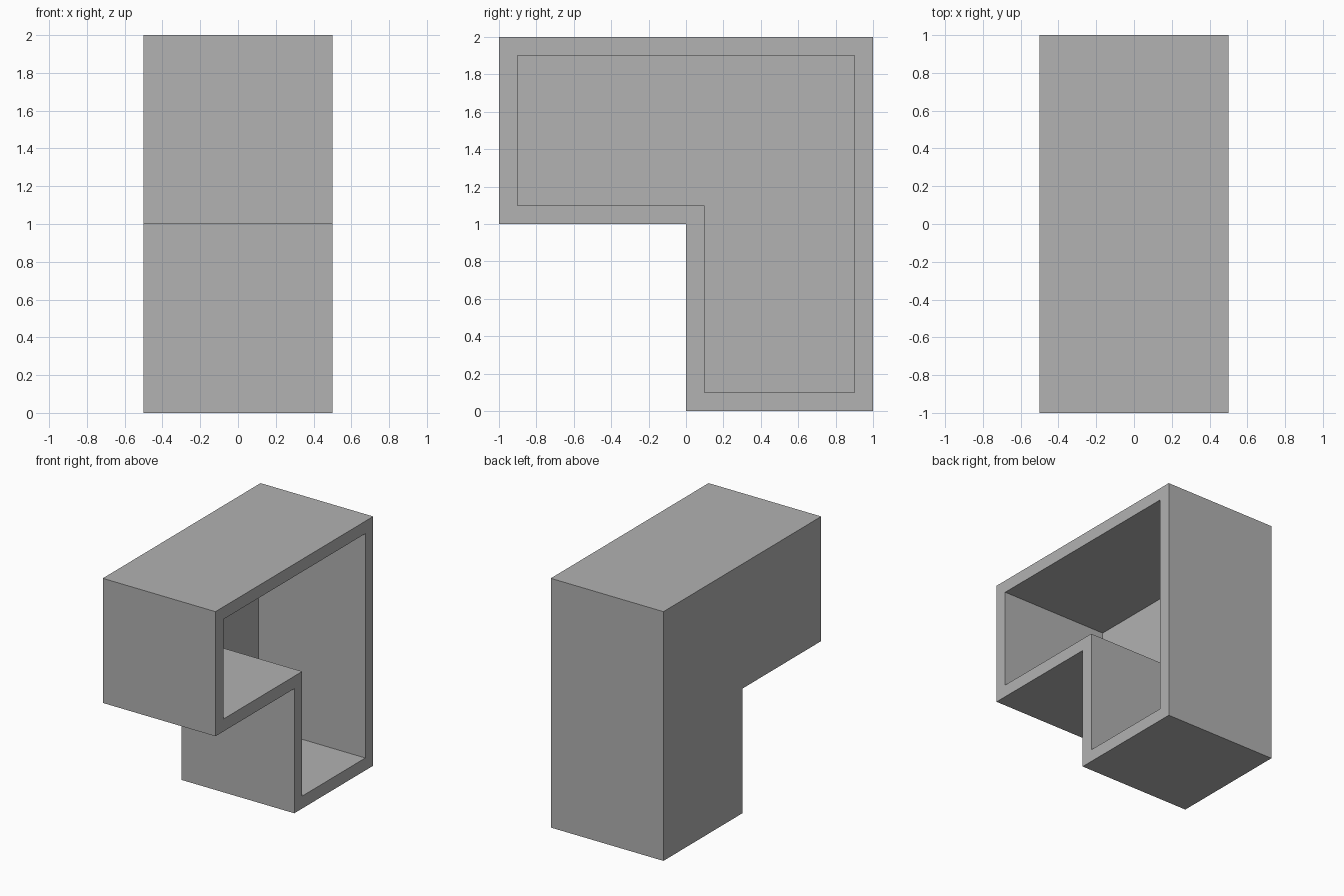
import bpy
import bmesh
from mathutils import Vector

if "Cube" in bpy.data.objects:
    bpy.data.objects.remove(bpy.data.objects["Cube"], do_unlink=True)

WIDTH, RIM, DEPTH = 1.0, 0.1, 0.95

# Plain grey material
grey = bpy.data.materials.new("grey")
grey.use_nodes = True
colour = (0.445, 0.445, 0.445, 1)
grey.diffuse_color = colour
grey.node_tree.nodes["Principled BSDF"].inputs["Base Color"].default_value = colour

# L-shaped side profile (y, z), counter-clockwise seen from +x
profile = [(-1, 1), (0, 1), (0, 0), (1, 0), (1, 2), (-1, 2)]

bm = bmesh.new()
base = bm.faces.new([bm.verts.new((-WIDTH / 2, y, z)) for y, z in profile])

# Solid L-shaped block
ext = bmesh.ops.extrude_face_region(bm, geom=[base], use_keep_orig=True)
verts = [g for g in ext["geom"] if isinstance(g, bmesh.types.BMVert)]
bmesh.ops.translate(bm, verts=verts, vec=Vector((WIDTH, 0, 0)))
bmesh.ops.recalc_face_normals(bm, faces=bm.faces)

# Rim around the open side, then the hollow pushed inwards
opening = max(bm.faces, key=lambda f: f.calc_center_median().x)
bmesh.ops.inset_region(bm, faces=[opening], thickness=RIM, depth=0,
                       use_even_offset=True, use_boundary=True)
ext = bmesh.ops.extrude_face_region(bm, geom=[opening])
verts = [g for g in ext["geom"] if isinstance(g, bmesh.types.BMVert)]
bmesh.ops.translate(bm, verts=verts, vec=Vector((-DEPTH, 0, 0)))
if opening.is_valid:
    bmesh.ops.delete(bm, geom=[opening], context="FACES_ONLY")
bmesh.ops.recalc_face_normals(bm, faces=bm.faces)

mesh = bpy.data.meshes.new("hollow_corner_block")
bm.to_mesh(mesh)
bm.free()
mesh.materials.append(grey)
block = bpy.data.objects.new("hollow_corner_block", mesh)
bpy.context.collection.objects.link(block)
